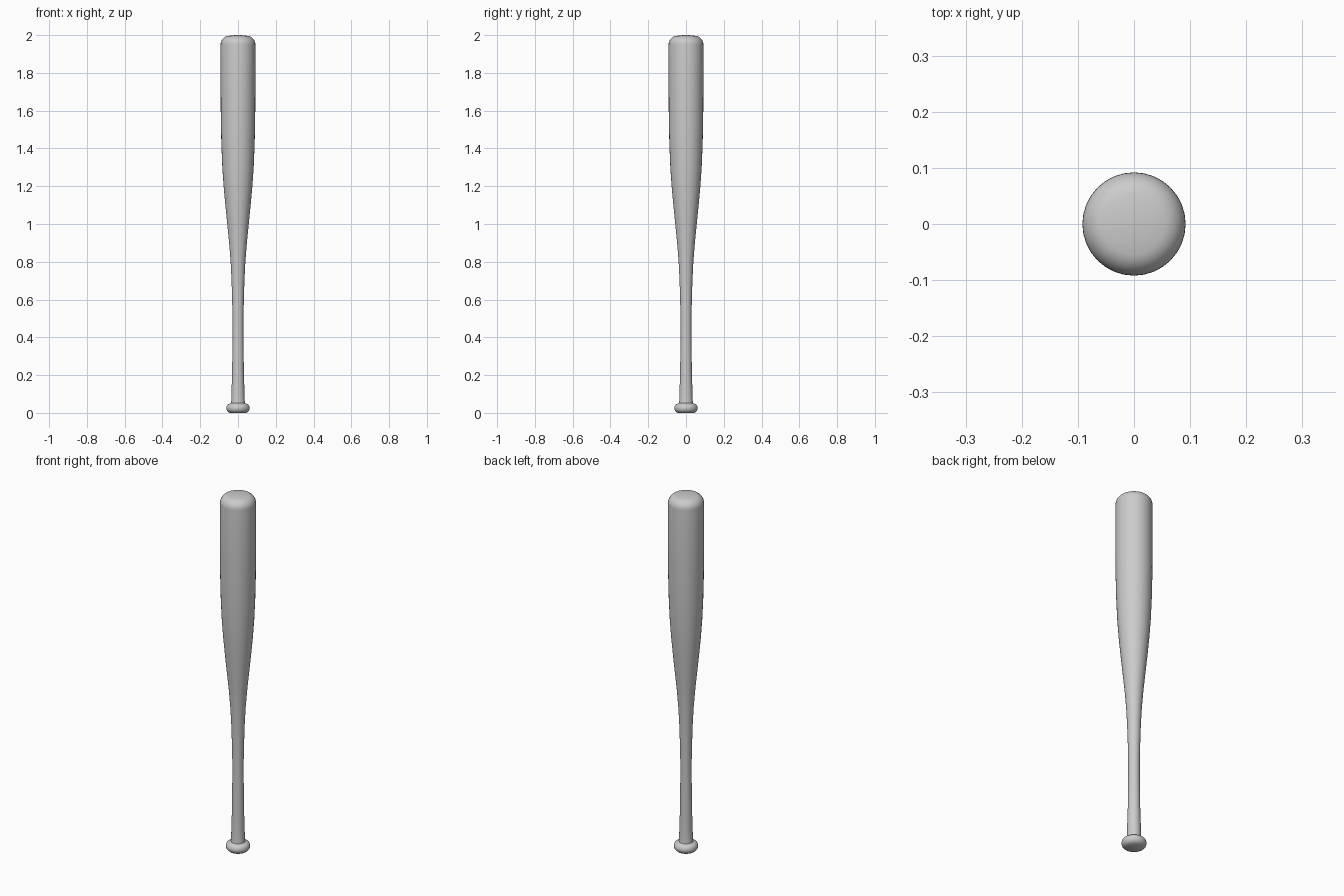
import bpy, bmesh
from math import cos, sin, pi, radians

SEGMENTS = 32

cube = bpy.data.objects.get("Cube")
if cube:
    bpy.data.objects.remove(cube, do_unlink=True)

# Plain light grey finish
grey = bpy.data.materials.new("light grey")
grey.use_nodes = True
colour = (0.6, 0.6, 0.6, 1)
grey.diffuse_color = colour
grey.node_tree.nodes["Principled BSDF"].inputs["Base Color"].default_value = colour


def arc(r, z, size_r, size_z, start, end, steps=6):
    """Points on an elliptical arc in the (radius, height) plane."""
    angles = [radians(start + (end - start) * i / steps) for i in range(steps + 1)]
    return [(r + size_r * cos(a), z + size_z * sin(a)) for a in angles]


def lathe(name, profile):
    """Turn a (radius, height) profile round z, capping both ends."""
    bm = bmesh.new()
    rings = [[bm.verts.new((r * cos(2 * pi * i / SEGMENTS),
                            r * sin(2 * pi * i / SEGMENTS), z))
              for i in range(SEGMENTS)] for r, z in profile]
    for low, high in zip(rings, rings[1:]):
        for i in range(SEGMENTS):
            j = (i + 1) % SEGMENTS
            bm.faces.new((low[i], low[j], high[j], high[i]))
    bm.faces.new(rings[0][::-1])
    bm.faces.new(rings[-1])
    mesh = bpy.data.meshes.new(name)
    bm.to_mesh(mesh)
    bm.free()
    mesh.materials.append(grey)
    obj = bpy.data.objects.new(name, mesh)
    bpy.context.collection.objects.link(obj)
    bpy.ops.object.select_all(action="DESELECT")
    obj.select_set(True)
    bpy.context.view_layer.objects.active = obj
    bpy.ops.object.shade_smooth_by_angle(angle=radians(40))
    return obj


# Rounded knob at the bottom, running into the flared grip
knob = [(0.045, 0)] + arc(0.042, 0.025, 0.02, 0.023, -60, 75)
flare = [(0.037, 0.052), (0.035, 0.07), (0.034, 0.12)]
# Slim grip, then the long taper out to the barrel
grip = [(0.031, 0.22), (0.029, 0.4), (0.029, 0.5), (0.031, 0.6), (0.034, 0.7)]
taper = [(0.039, 0.8), (0.047, 0.9), (0.057, 1.0), (0.067, 1.1), (0.076, 1.2),
         (0.083, 1.3), (0.088, 1.42), (0.091, 1.55), (0.092, 1.68)]
# Rounded shoulder and a nearly flat end
end = arc(0.047, 1.95, 0.045, 0.046, 0, 80, 8) + [(0.035, 1.998), (0.012, 2)]

lathe("bat", knob + flare + grip + taper + end)
